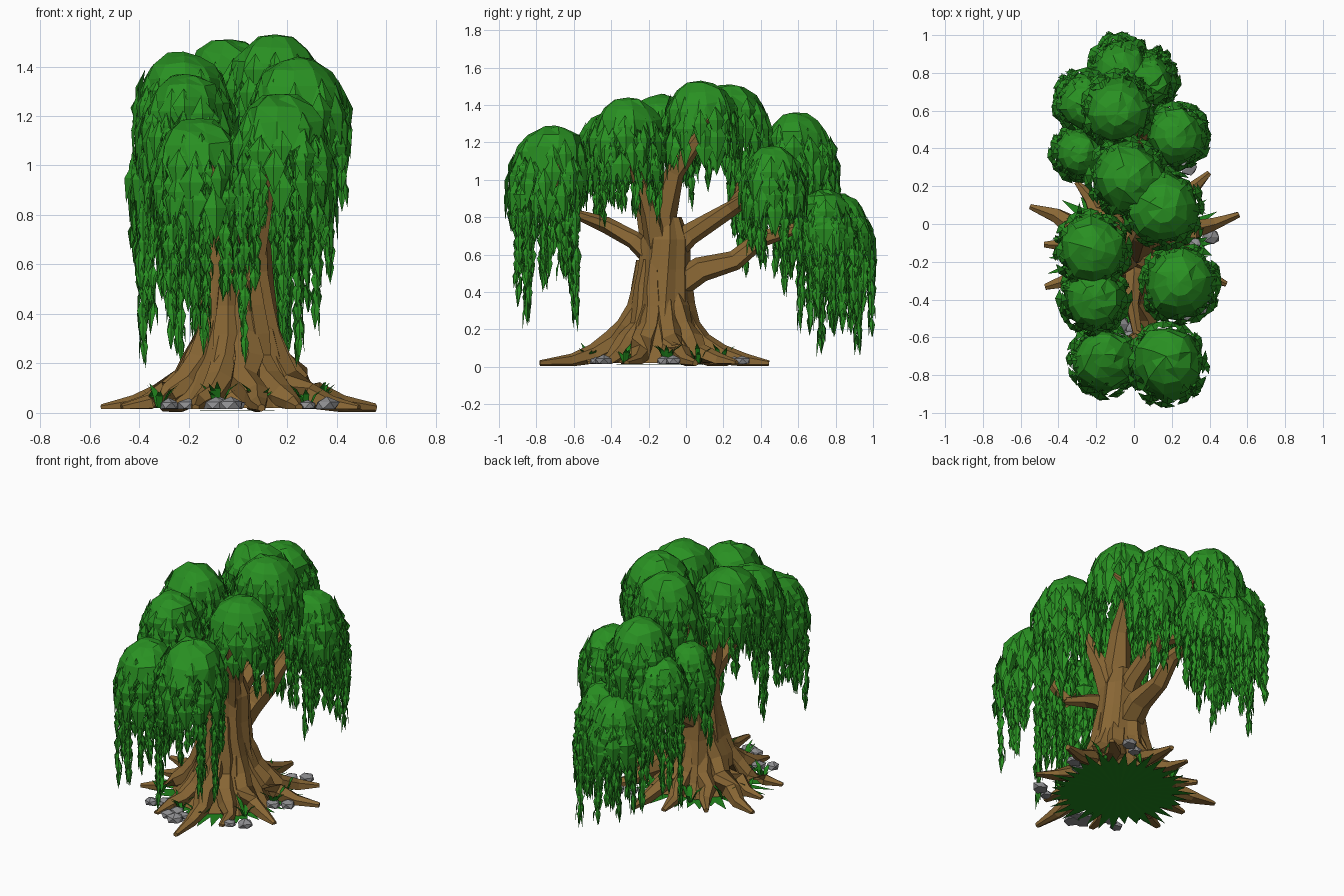
import bpy, bmesh, random
from math import sin, cos, pi
from mathutils import Vector as V

if "Cube" in bpy.data.objects:
    bpy.data.objects.remove(bpy.data.objects["Cube"])

R = random.Random(7)
U = R.uniform
UP = V((0, 0, 1))
BASE = V((0, -.14, 0))


def mat(name, col):
    m = bpy.data.materials.new(name)
    m.diffuse_color = (*col, 1)
    m.use_nodes = True
    m.node_tree.nodes["Principled BSDF"].inputs["Base Color"].default_value = m.diffuse_color
    return m


BARK = mat("bark", (.25, .135, .035))
LEAF = mat("leaf", (.022, .28, .016))
GRASS = mat("grass", (.015, .24, .012))
STONE = mat("stone", (.27, .27, .28))


def finish(name, bm, m, fix=True):
    if fix:
        bmesh.ops.recalc_face_normals(bm, faces=bm.faces)
    me = bpy.data.meshes.new(name)
    bm.to_mesh(me)
    bm.free()
    me.materials.append(m)
    ob = bpy.data.objects.new(name, me)
    bpy.context.collection.objects.link(ob)
    return ob


def polar(a):
    """Outward and sideways unit vectors at angle a."""
    return V((cos(a), sin(a), 0)), V((-sin(a), cos(a), 0))


def skin(bm, rings):
    """Join successive vertex rings and cap both ends."""
    n = len(rings[0])
    for a, b in zip(rings, rings[1:]):
        for i in range(n):
            j = (i + 1) % n
            bm.faces.new((a[i], a[j], b[j], b[i]))
    bm.faces.new(rings[0])
    bm.faces.new(rings[-1])


def tube(name, pts, radius, sides=6, floor=0):
    """Faceted limb swept along a path; radius is a function of 0..1."""
    bm = bmesh.new()
    rings, n = [], len(pts) - 1
    for i, p in enumerate(pts):
        d = (pts[min(i + 1, n)] - pts[max(i - 1, 0)]).normalized()
        u = d.cross(V((1, 0, 0)) if abs(d.x) < .8 else V((0, 1, 0))).normalized()
        w = d.cross(u)
        ring = []
        for k in range(sides):
            a = 2 * pi * k / sides
            q = p + (u * cos(a) + w * sin(a)) * radius(i / n) * U(.85, 1.15)
            q.z = max(q.z, floor)
            ring.append(bm.verts.new(q))
        rings.append(ring)
    skin(bm, rings)
    return finish(name, bm, BARK)


def blade(bm, p, ang, w, l, flare):
    """Creased leaf hanging from p, facing outward along ang."""
    o, s = polar(ang)
    mid = p + o * flare * .6 - UP * l * .4
    a, L, M, Rt, T = [bm.verts.new(q) for q in (
        p, mid - s * w / 2, mid + o * w * .2, mid + s * w / 2, p + o * flare - UP * l)]
    for f in ((a, L, M), (a, M, Rt), (L, T, M), (M, T, Rt)):
        bm.faces.new(f)


# trunk: ridged body flaring towards the ground
bm = bmesh.new()
rings = []
for z, r in [(.02, .31), (.1, .255), (.2, .205), (.34, .163), (.52, .138), (.68, .128), (.8, .08)]:
    ring = []
    for i in range(18):
        o, s = polar(i * pi / 9 + z * .3)
        ring.append(bm.verts.new(BASE + o * r * (1 + .06 * (-1) ** i + U(-.03, .03)) + V((0, z * .04, z))))
    rings.append(ring)
skin(bm, rings)
finish("trunk", bm, BARK)

# roots: ridges running down the trunk and out along the ground
for k, tip in enumerate([(.56, .06), (.41, .26), (-.56, .08), (-.32, .2), (-.47, -.34), (.48, -.32), (.11, -.77),
                         (-.2, -.6), (.27, -.52), (.08, .45), (-.48, -.12), (-.1, .36)]):
    d = V((*tip, 0)) - BASE
    ln = d.length
    d.normalize()
    path = []
    for i in range(8):
        t = i / 7
        reach = .09 + (ln - .09) * t ** 2.2
        bend = V((-d.y, d.x, 0)) * U(-.03, .03) * t + d * U(-.01, .01)
        path.append(BASE + d * reach + bend + UP * (.02 + .55 * (1 - t) ** 1.9))
    tube("root", path, lambda t: .016 + .05 * sin(pi * min(1, .12 + t * .88)) ** .8, 6, .003 if k % 3 == 0 else .016)

# foliage layout: x, y, top, radius, lowest strand
CLUMPS = [(-.07, .8, .93, .14, .2), (.08, .73, .95, .13, .1), (-.26, .62, 1.17, .14, .25), (-.09, .58, 1.36, .17, .62),
          (.22, .46, 1.18, .155, .52), (-.29, .37, 1.17, .125, .5), (-.03, .24, 1.51, .19, .98), (.15, .08, 1.53, .19, .98),
          (-.22, -.13, 1.46, .18, .85), (.24, -.31, 1.44, .19, .8), (-.21, -.39, 1.37, .165, .78),
          (-.16, -.69, 1.19, .165, .28), (.17, -.7, 1.29, .19, .23)]

# main limbs: start radius and a short path each
forks = []
for r0, path in [(.085, [(0, -.1, .4), (.02, .08, .52), (.02, .26, .57), (.04, .4, .68), (.0, .6, .74)]),
                 (.075, [(0, -.14, .55), (.03, .02, .7), (.03, .24, .85), (.12, .42, .97)]),
                 (.105, [(0, -.12, .55), (.02, -.13, .82), (.05, -.06, 1.04), (.1, .08, 1.24)]),
                 (.09, [(0, -.14, .55), (-.05, -.2, .82), (-.08, -.24, 1.08)]),
                 (.085, [(.02, -.13, .55), (.08, -.19, .83), (.14, -.27, 1.06)]),
                 (.07, [(0, -.14, .55), (0, -.28, .68), (-.01, -.43, .76), (.02, -.6, .82)])]:
    pts = [V(p) for p in path]
    tube("limb", pts, lambda t: r0 * (1 - .65 * t))
    forks += pts[1:]

# twigs: each clump is carried from the nearest fork below it
for x, y, top, r, low in CLUMPS:
    end = V((x, y, top - .1))
    a = min(forks, key=lambda f: (f - end).length + (9 if f.z > end.z - .08 else 0))
    h = end - a
    path = [a + V((h.x * t, h.y * t, h.z * t ** 1.35)) + V((U(-.015, .015), U(-.015, .015), 0)) * (t > 0)
            for t in (0, .35, .7, 1)]
    tube("twig", path, lambda t: .036 - .024 * t, 5)
    side = V((h.y, -h.x, 0)).normalized() * .09
    for sg in (-1, 1):
        tube("twig", [path[1], path[2] + side * sg * .7, end + side * sg - UP * .04], lambda t: .022 - .014 * t, 5)


def clump(x, y, top, r, low):
    """Dome of foliage with leaf curtain and hanging strands down to low."""
    bm = bmesh.new()
    n = 10
    turn = U(0, 1)
    lean = .28 if abs(y) > .5 else .1

    def at(a, rad, drop):
        # outer clumps droop outward as they hang
        d = min(drop, .3)
        return V((x * (1 + d * .06) + rad * cos(a), y * (1 + d * lean) + rad * sin(a), top - drop))

    # faceted dome with zigzag hem
    apex = bm.verts.new((x, y, top))
    prev = None
    for lev in range(1, 5):
        phi = lev * pi / 8
        m = n if lev < 4 else 2 * n
        ring = [bm.verts.new(at(turn + 2 * pi * i / m, r * sin(phi) * U(.92, 1.08), r * (1 - cos(phi) + U(-.06, .06))
                                + (i % 2 * U(.05, .13) if m > n else 0))) for i in range(m)]
        for i in range(n):
            j = (i + 1) % n
            if prev is None:
                bm.faces.new((apex, ring[i], ring[j]))
            elif m == n:
                bm.faces.new((prev[i], ring[i], ring[j]))
                bm.faces.new((prev[i], ring[j], prev[j]))
            else:
                h = ring[2 * i + 1]
                bm.faces.new((prev[i], ring[2 * i], h))
                bm.faces.new((prev[i], h, prev[j]))
                bm.faces.new((prev[j], h, ring[2 * j]))
        prev = ring
    # overlapping leaf curtain
    for lev in range(4):
        rad = r * (.86, 1, 1.03, .95)[lev]
        for i in range(12):
            a = 2 * pi * (i + U(-.3, .3)) / 12
            blade(bm, at(a, rad, r * (.45 + .36 * lev) + U(-.02, .02)), a + U(-.3, .3),
                  U(.07, .11), U(.15, .24), U(.015, .035))
    # hanging strands
    total = top - low
    for i in range(15):
        a = 2 * pi * (i + U(-.4, .4)) / 15
        rad = r * (U(.85, 1.03) if i % 4 else U(.5, .8))
        end = total * (1 if i % 6 == 3 else U(.5, .93))
        drop = r * .9
        while drop < end - .07:
            k = max(0, 1 - drop / total)
            for off in (-.9, .9, pi):
                jit = V((U(-.008, .008), U(-.008, .008), U(-.015, .015)))
                blade(bm, at(a, rad, drop) + jit, a + off + U(-.4, .4), .028 + .05 * k, U(.1, .15), U(.008, .024))
            drop += .065
    finish("foliage_clump", bm, LEAF, False)


for c in CLUMPS:
    clump(*c)

# grass mat under the trunk, spiky outline
bm = bmesh.new()
hub = bm.verts.new(BASE + UP * .01)
ring = [bm.verts.new(BASE + polar(pi * i / 36)[0] * (U(.38, .5) if i % 2 else U(.3, .36)) + UP * .012)
        for i in range(72)]
for i in range(72):
    bm.faces.new((hub, ring[(i + 1) % 72], ring[i]))
finish("grass_mat", bm, GRASS, False)

# upright grass tufts between the roots
bm = bmesh.new()
for t in range(10):
    c = BASE + polar(2 * pi * (t + U(-.3, .3)) / 10)[0] * U(.32, .4) + UP * .02
    for i in range(7):
        o, s = polar(U(0, 2 * pi))
        l = U(.06, .11)
        p = c + o * .01
        m = p + o * l * .35 + UP * l * .7
        vs = [bm.verts.new(q) for q in (p - s * .008, p + s * .008, m + s * .013, m - s * .013, p + o * l * .8 + UP * l)]
        bm.faces.new(vs[:4])
        bm.faces.new(vs[2:])
finish("grass_tufts", bm, GRASS, False)

# stones: small heaps around the foot
for hx, hy, count in [(-.05, -.57, 4), (.32, -.46, 2), (.37, -.09, 2), (.25, .28, 2), (-.24, -.48, 2)]:
    for i in range(count):
        o, _ = polar(2 * pi * i / count + .5)
        bm = bmesh.new()
        bmesh.ops.create_icosphere(bm, subdivisions=1, radius=U(.036, .05))
        for v in bm.verts:
            v.co = V((v.co.x * U(.9, 1.25) + hx, v.co.y * U(.9, 1.2) + hy, max(.015, v.co.z * U(.6, .8) + .03))) + o * .045
        finish("stone", bm, STONE)
